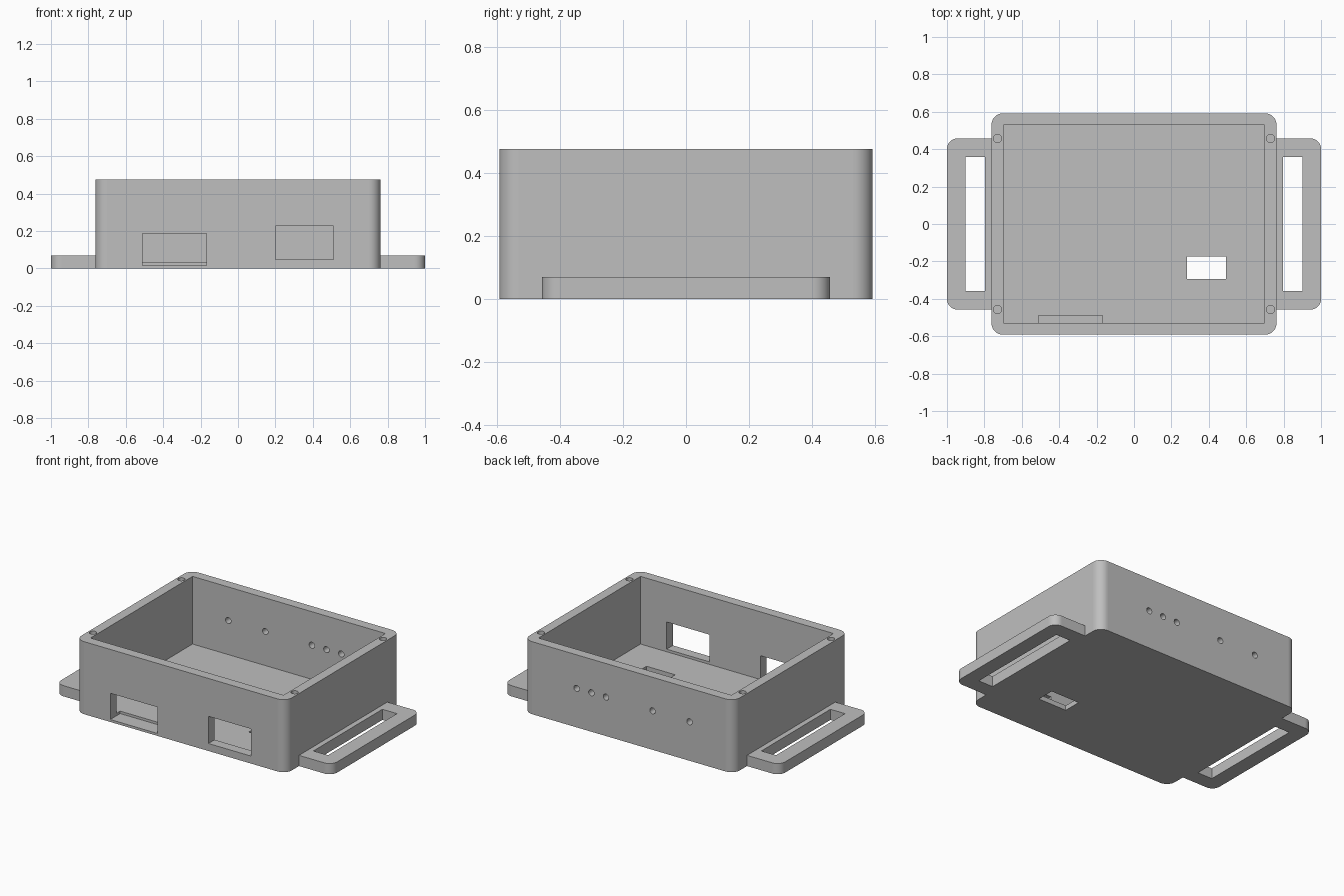
import bpy
import bmesh
from math import radians
from mathutils import Matrix, Vector

default = bpy.data.objects.get("Cube")
if default:
    bpy.data.objects.remove(default, do_unlink=True)

# The single plastic colour
plastic = bpy.data.materials.new("grey plastic")
plastic.use_nodes = True
grey = (0.52, 0.52, 0.52, 1)
plastic.diffuse_color = grey
plastic.node_tree.nodes["Principled BSDF"].inputs["Base Color"].default_value = grey


def finish(bm, name):
    bmesh.ops.recalc_face_normals(bm, faces=bm.faces)
    mesh = bpy.data.meshes.new(name)
    bm.to_mesh(mesh)
    bm.free()
    mesh.materials.append(plastic)
    obj = bpy.data.objects.new(name, mesh)
    bpy.context.collection.objects.link(obj)
    return obj


def block(name, low, high, radius=0, rounded=lambda x: True):
    """Box between two corners; upright edges passing the rule are rounded."""
    low, high = Vector(low), Vector(high)
    bm = bmesh.new()
    bmesh.ops.create_cube(bm, size=1)
    bmesh.ops.scale(bm, vec=high - low, verts=bm.verts)
    bmesh.ops.translate(bm, vec=(low + high) / 2, verts=bm.verts)
    if radius:
        edges = [e for e in bm.edges
                 if abs(e.verts[0].co.z - e.verts[1].co.z) > 0.01
                 and rounded(e.verts[0].co.x)]
        bmesh.ops.bevel(bm, geom=edges, offset=radius, segments=12,
                        profile=0.5, affect='EDGES')
    return finish(bm, name)


def rod(name, centre, radius, length, along_y=False):
    bm = bmesh.new()
    bmesh.ops.create_cone(bm, cap_ends=True, segments=24, radius1=radius,
                          radius2=radius, depth=length)
    if along_y:
        bmesh.ops.rotate(bm, verts=bm.verts, matrix=Matrix.Rotation(radians(90), 3, 'X'))
    bmesh.ops.translate(bm, vec=centre, verts=bm.verts)
    return finish(bm, name)


def cut(target, cutters):
    """Subtract each cutter, then remove it."""
    for cutter in cutters:
        cutter.hide_render = True
        mod = target.modifiers.new("cut", 'BOOLEAN')
        mod.operation = 'DIFFERENCE'
        mod.solver = 'EXACT'
        mod.object = cutter
    graph = bpy.context.evaluated_depsgraph_get()
    mesh = bpy.data.meshes.new_from_object(target.evaluated_get(graph))
    target.modifiers.clear()
    target.data = mesh
    for cutter in cutters:
        bpy.data.objects.remove(cutter, do_unlink=True)
    # Only curved walls are smooth; axis-aligned faces stay flat
    for face in mesh.polygons:
        face.use_smooth = max(abs(c) for c in face.normal) < 0.9995


# Main dimensions
W, D, H = 0.762, 0.592, 0.475
IN_W, IN_D, FLOOR = 0.699, 0.528, 0.032

# Open-topped box with rounded upright corners
box = block("enclosure_body", (-W, -D, 0), (W, D, H), 0.062)
cutters = [
    block("cavity", (-IN_W, -IN_D, FLOOR), (IN_W, IN_D, H + 0.1)),
    # Front openings; the first also recesses the floor slightly
    block("port_low", (-0.511, -0.7, 0.016), (-0.169, -0.49, 0.188)),
    block("port_high", (0.2, -0.7, 0.049), (0.51, -0.5, 0.227)),
    # Opening through the floor
    block("floor_slot", (0.283, -0.293, -0.1), (0.491, -0.175, 0.1)),
]
# Screw holes in the rim
for x in (-0.7305, 0.7305):
    for y in (-0.457, 0.457):
        cutters.append(rod("screw_hole", (x, y, H), 0.022, 0.3))
# Row of indicator holes through the back wall
for x in (-0.44, -0.172, 0.165, 0.271, 0.378):
    cutters.append(rod("back_hole", (x, 0.56, 0.255), 0.02, 0.2, along_y=True))
cut(box, cutters)

# Strap loops on both sides, rounded at the outer corners
for name, s in (("left_strap_loop", 1), ("right_strap_loop", -1)):
    xs = sorted((s * W, s * 1.0))
    loop = block(name, (xs[0], -0.457, 0), (xs[1], 0.457, 0.07), 0.055,
                 lambda x: abs(x) > 0.9)
    slot = sorted((s * 0.796, s * 0.902))
    cut(loop, [block("strap_slot", (slot[0], -0.357, -0.1), (slot[1], 0.357, 0.2))])
